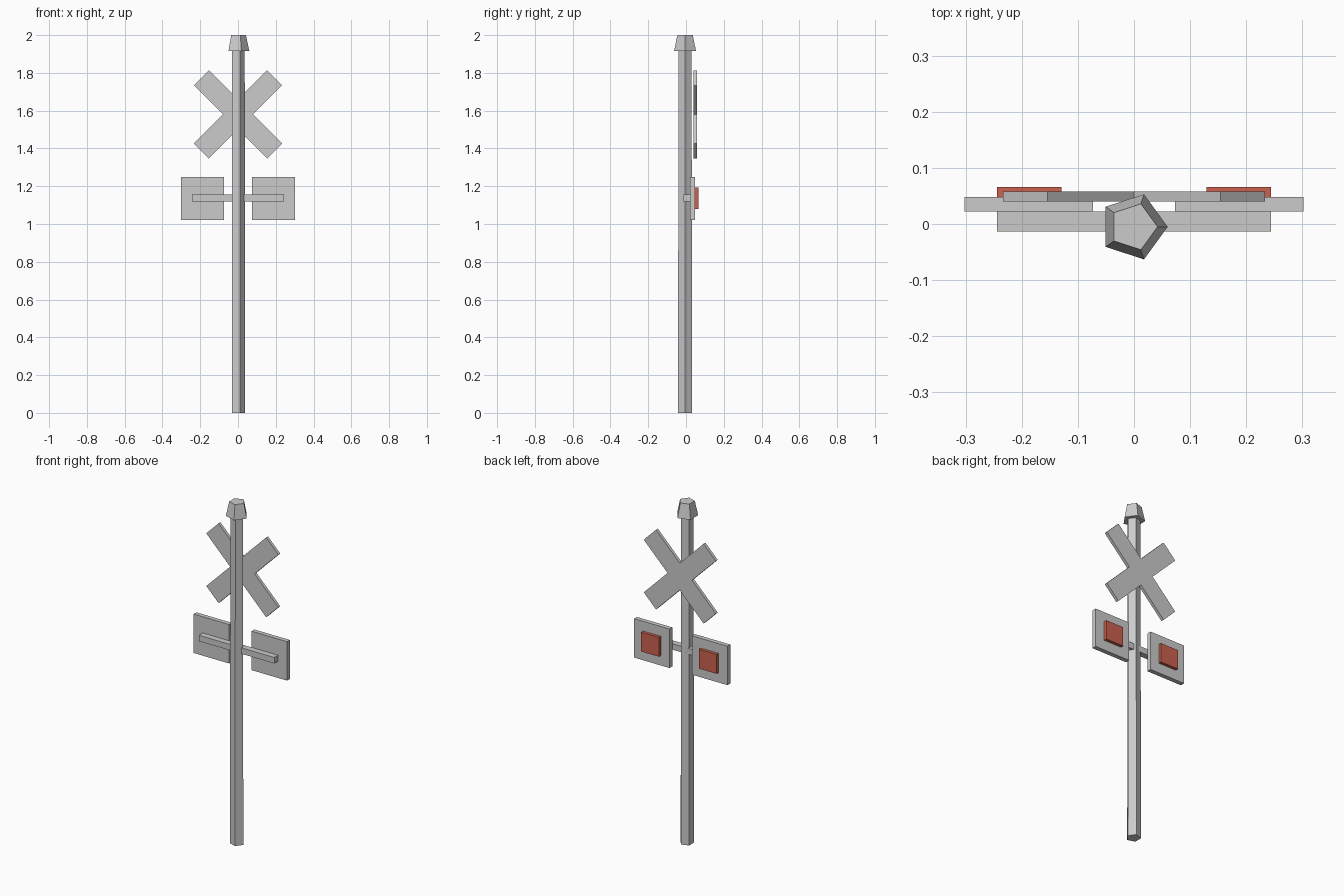
import bpy, bmesh
from math import sqrt

if "Cube" in bpy.data.objects:
    bpy.data.objects.remove(bpy.data.objects["Cube"])

red = bpy.data.materials.new("signal_red")
red.diffuse_color = (0.6, 0.12, 0.08, 1)
red.use_nodes = True
red.node_tree.nodes["Principled BSDF"].inputs["Base Color"].default_value = red.diffuse_color


def box(name, x, y, z, mat=None):
    """Box from (min, max) ranges."""
    bpy.ops.mesh.primitive_cube_add(size=1, location=[sum(r) / 2 for r in (x, y, z)])
    ob = bpy.context.object
    ob.name = name
    ob.scale = [r[1] - r[0] for r in (x, y, z)]
    bpy.ops.object.transform_apply(location=False, rotation=False, scale=True)
    if mat:
        ob.data.materials.append(mat)
    return ob


def five_sided(name, r1, r2, z1, z2):
    """Tapered pentagonal prism with one corner pointing to +x."""
    bpy.ops.mesh.primitive_cone_add(vertices=5, radius1=r1, radius2=r2, depth=z2 - z1,
                                    location=(-0.001, -0.005, (z1 + z2) / 2),
                                    rotation=(0, 0, -1.5707963))
    bpy.context.object.name = name


# Post and flared cap
five_sided("post", 0.039, 0.0365, 0, 1.93)
five_sided("post_cap", 0.061, 0.043, 1.916, 2.0)

# Arm carrying the lights
box("light_arm", (-0.244, 0.244), (-0.013, 0.022), (1.12, 1.155))

# Backing plates and red lamps on both sides
for side, s in (("left", -1), ("right", 1)):
    box(side + "_light_plate", sorted((s * 0.073, s * 0.302)), (0.022, 0.048), (1.022, 1.25))
    box(side + "_lamp", sorted((s * 0.129, s * 0.244)), (0.048, 0.066), (1.08, 1.193), red)

# Diagonal crossboard: one 12-cornered outline, extruded
w, l, cz = 0.056, 0.274, 1.58
bm = bmesh.new()
outline = []
u, v = 1, 0
for _ in range(4):
    for a, b in ((w, w), (w, l), (-w, l)):
        p, q = a * u - b * v, a * v + b * u
        outline.append(bm.verts.new(((p - q) / sqrt(2), 0.04, cz + (p + q) / sqrt(2))))
    u, v = -v, u
face = bm.faces.new(outline)
ext = bmesh.ops.extrude_face_region(bm, geom=[face])
bmesh.ops.translate(bm, vec=(0, 0.0175, 0),
                    verts=[e for e in ext["geom"] if isinstance(e, bmesh.types.BMVert)])
bmesh.ops.recalc_face_normals(bm, faces=bm.faces)
mesh = bpy.data.meshes.new("crossboard")
bm.to_mesh(mesh)
bm.free()
bpy.context.collection.objects.link(bpy.data.objects.new("crossboard", mesh))
